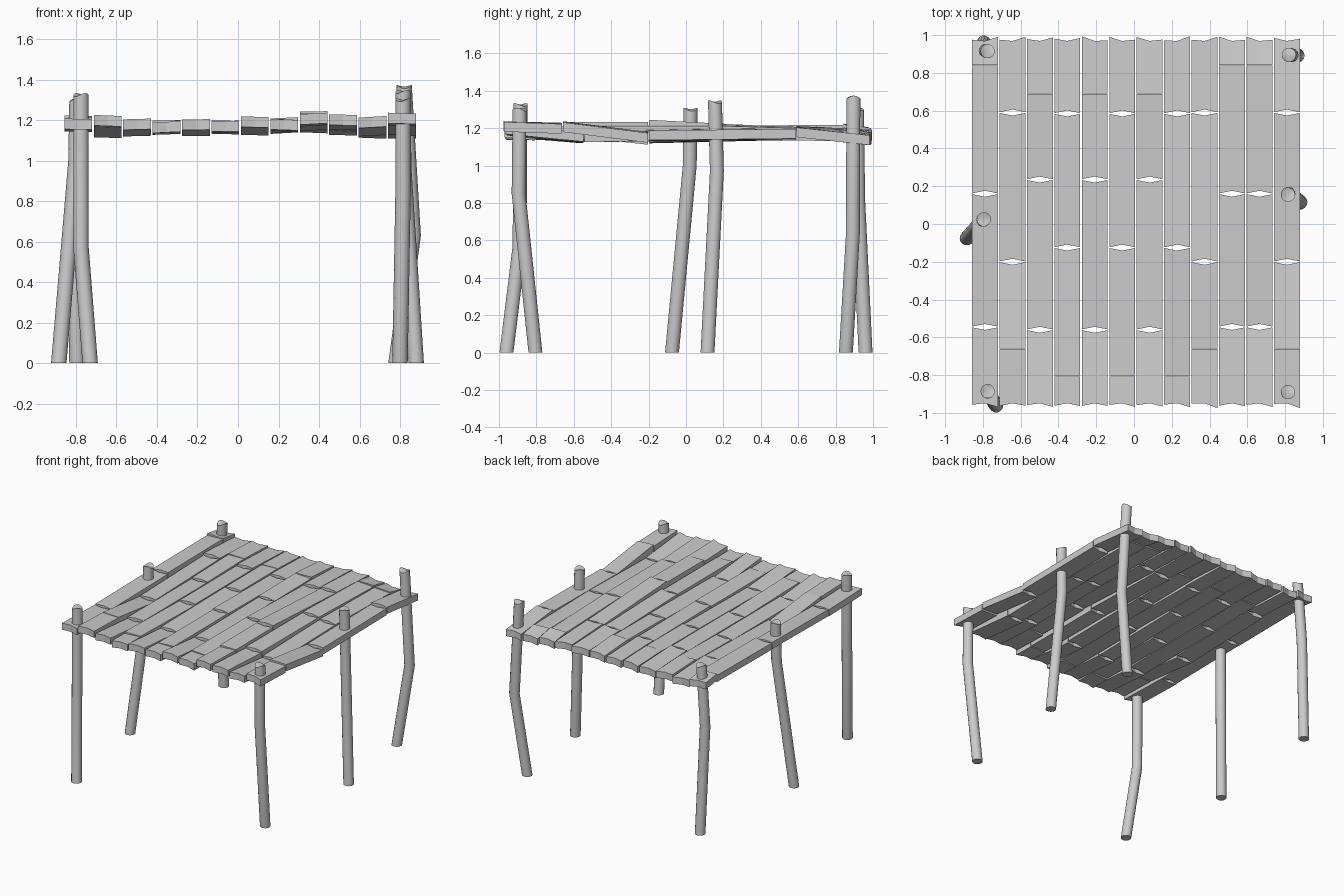
import bpy, bmesh, math, random
from mathutils import Vector

random.seed(4)
if "Cube" in bpy.data.objects:
    bpy.data.objects.remove(bpy.data.objects["Cube"], do_unlink=True)

wood = bpy.data.materials.new("weathered grey")
wood.use_nodes = True
GREY = (0.6, 0.6, 0.6, 1)
wood.diffuse_color = GREY
wood.node_tree.nodes["Principled BSDF"].inputs["Base Color"].default_value = GREY


def finish(bm, name):
    bmesh.ops.recalc_face_normals(bm, faces=bm.faces)
    mesh = bpy.data.meshes.new(name)
    bm.to_mesh(mesh)
    bm.free()
    mesh.materials.append(wood)
    obj = bpy.data.objects.new(name, mesh)
    bpy.context.collection.objects.link(obj)
    return obj


# Planks: sloping boards with shallow notches cut in both ends
WIDTH, THICK, PITCH = 0.137, 0.052, 0.1453


def plank(name, x, y0, y1, z0, z1, notch0, notch1, skew0=0, skew1=0):
    bm = bmesh.new()
    rings = []
    roll = random.uniform(-0.004, 0.004)
    for y, z, notch, skew in ((y0, z0, notch0, skew0), (y1, z1, -notch1, skew1)):
        outline = []
        for side, up in ((-1, -1), (0, -1), (1, -1), (1, 1), (0, 1), (-1, 1)):
            yy = y + (notch if side == 0 else skew * side)
            outline.append(bm.verts.new((x + side * WIDTH / 2, yy,
                                         z + up * THICK / 2 + roll * side)))
        rings.append(outline)
    for i in range(6):
        j = (i + 1) % 6
        bm.faces.new((rings[0][i], rings[0][j], rings[1][j], rings[1][i]))
    for r in rings:
        bm.faces.new((r[0], r[1], r[4], r[5]))
        bm.faces.new((r[1], r[2], r[3], r[4]))
    finish(bm, name)


# Joint positions, and which joints gape open, for the four board layouts
LAYOUTS = {
    "a": ((-0.545, 1), (0.16, 1), (0.84, 0)),
    "b": ((-0.66, 0), (-0.2, 1), (0.59, 1)),
    "c": ((-0.56, 1), (0.235, 1), (0.69, 0)),
    "d": ((-0.805, 0), (-0.125, 1), (0.585, 1)),
}
# Each row of boards: layout, then height at the front, joints and back
ROWS = (
    ("a", 1.18, 1.17, 1.18, 1.19, 1.18), ("b", 1.195, 1.19, 1.14, 1.17, 1.16),
    ("c", 1.175, 1.15, 1.16, 1.17, 1.165), ("d", 1.165, 1.165, 1.16, 1.165, 1.16),
    ("c", 1.175, 1.15, 1.165, 1.17, 1.16), ("d", 1.165, 1.165, 1.17, 1.165, 1.16),
    ("c", 1.185, 1.155, 1.17, 1.175, 1.165), ("d", 1.175, 1.175, 1.18, 1.17, 1.165),
    ("b", 1.205, 1.2, 1.21, 1.18, 1.165), ("a", 1.2, 1.18, 1.19, 1.17, 1.155),
    ("a", 1.19, 1.15, 1.17, 1.16, 1.14), ("b", 1.205, 1.2, 1.155, 1.17, 1.14),
)
for row, (layout, *heights) in enumerate(ROWS):
    x = -0.789 + row * PITCH
    ends = [(-0.965, 1)] + list(LAYOUTS[layout]) + [(0.985, 1)]
    for k in range(4):
        (y0, open0), (y1, open1) = ends[k], ends[k + 1]
        skew0 = random.uniform(-0.012, 0.012) if k == 0 else 0
        skew1 = random.uniform(-0.012, 0.012) if k == 3 else 0
        step = random.uniform(0, 0.008)
        plank(f"plank_{row + 1}_{k + 1}", x, y0 + 0.002, y1 - 0.002,
              heights[k] + step, heights[k + 1] - step / 2,
              0.014 * open0, 0.014 * open1, skew0, skew1)


# Posts: round trunks with a slight bend and a roughly cut top
def post(name, path, radius=0.038, sides=14):
    bm = bmesh.new()
    rings = []
    for k, p in enumerate(path):
        ring = []
        for i in range(sides):
            a = math.tau * i / sides
            rough = 0.009 * math.sin(2 * a + len(name)) if k == len(path) - 1 else 0
            ring.append(bm.verts.new(Vector(p) + Vector(
                (radius * math.cos(a), radius * math.sin(a), rough))))
        rings.append(ring)
    for low, high in zip(rings, rings[1:]):
        for i in range(sides):
            j = (i + 1) % sides
            bm.faces.new((low[i], low[j], high[j], high[i]))
    bm.faces.new(rings[0])
    top = bm.verts.new(path[-1])
    for i in range(sides):
        bm.faces.new((rings[-1][i], rings[-1][(i + 1) % sides], top))
    obj = finish(bm, name)
    bpy.ops.object.select_all(action="DESELECT")
    obj.select_set(True)
    bpy.context.view_layer.objects.active = obj
    bpy.ops.object.shade_smooth_by_angle(angle=math.radians(35))


# Foot, knee, head of each post
post("front_right_post", ((-0.73, -0.96, 0), (-0.775, -0.89, 0.57),
                          (-0.775, -0.885, 1.325)))
post("front_left_post", ((0.8, -0.805, 0), (0.815, -0.895, 0.85),
                         (0.815, -0.89, 1.3)))
post("middle_right_post", ((-0.885, -0.075, 0), (-0.8, 0.02, 1.0),
                           (-0.795, 0.025, 1.3)))
post("middle_left_post", ((0.88, 0.115, 0), (0.818, 0.165, 0.97),
                          (0.815, 0.155, 1.34)))
post("back_right_post", ((-0.795, 0.96, 0), (-0.81, 0.92, 0.83),
                         (-0.775, 0.915, 1.3)))
post("back_left_post", ((0.78, 0.855, 0), (0.865, 0.892, 0.63),
                        (0.82, 0.895, 1.365)))
